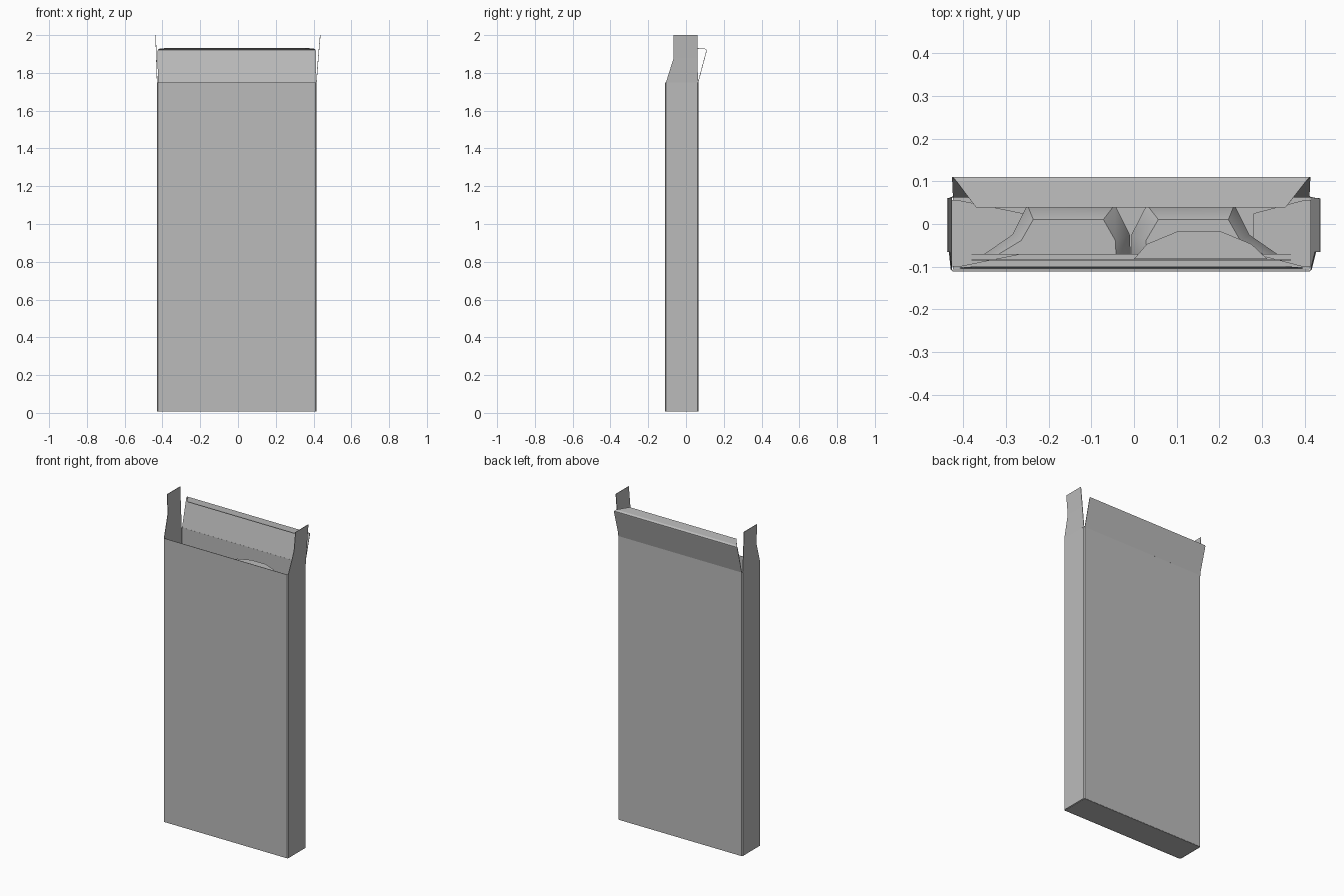
import bpy, bmesh, math

if "Cube" in bpy.data.objects:
    bpy.data.objects.remove(bpy.data.objects["Cube"])

card = bpy.data.materials.new("grey card")
card.diffuse_color = (0.5, 0.5, 0.5, 1)
card.use_nodes = True
card.node_tree.nodes["Principled BSDF"].inputs["Base Color"].default_value = card.diffuse_color

X0, X1, Y0, Y1 = -0.428, 0.415, -0.11, 0.064
ZB, ZT = 0.008, 1.75


def finish(name, bm, thick=0.0, smooth=False):
    """Turn a bmesh into a named card part, optionally with thickness."""
    me = bpy.data.meshes.new(name)
    bm.to_mesh(me)
    bm.free()
    me.materials.append(card)
    ob = bpy.data.objects.new(name, me)
    bpy.context.collection.objects.link(ob)
    if thick:
        mod = ob.modifiers.new("card thickness", 'SOLIDIFY')
        mod.thickness = thick
        mod.offset = 0
    if smooth:
        bpy.context.view_layer.objects.active = ob
        ob.select_set(True)
        bpy.ops.object.shade_smooth_by_angle(angle=math.radians(35))
        ob.select_set(False)
    return ob


def strips(name, rows, closed=False, cap_top=False, thick=0.0, smooth=False):
    """Join successive rows of points with quads."""
    bm = bmesh.new()
    vr = [[bm.verts.new(p) for p in row] for row in rows]
    for a, b in zip(vr, vr[1:]):
        n = len(a)
        for i in range(n if closed else n - 1):
            j = (i + 1) % n
            bm.faces.new((a[i], a[j], b[j], b[i]))
    if cap_top:
        bm.faces.new(vr[-1])
    bmesh.ops.recalc_face_normals(bm, faces=bm.faces[:])
    return finish(name, bm, thick, smooth)


# Four walls with chamfered folds
c = 0.004
outline = [(X0 + c, Y0), (X1 - c, Y0), (X1, Y0 + c), (X1, Y1 - c),
           (X1 - c, Y1), (X0 + c, Y1), (X0, Y1 - c), (X0, Y0 + c)]
strips("carton_walls", [[(x, y, z) for x, y in outline] for z in (ZB, ZT)],
       closed=True, thick=0.003)

# Bottom panel and the overlapping closing flaps inside it
strips("bottom_panel", [[(X0 + c, y, ZB), (X1 - c, y, ZB)] for y in (Y0 + c, Y1)],
       thick=0.003)
strips("bottom_tuck", [[(X0 + 0.02, Y0 + 0.007, ZB), (X1 - 0.02, Y0 + 0.007, ZB)],
                       [(X0 + 0.06, Y0 + 0.01, 0.08), (X1 - 0.06, Y0 + 0.01, 0.08)]],
       thick=0.002)
for side, wall, inner in (("left", X0, -0.26), ("right", X1, 0.28)):
    d = 0.02 if side == "left" else -0.02
    strips(side + "_bottom_flap", [[(wall, Y0 + 0.01, 0.013), (wall, Y1 - 0.008, 0.013)],
                                   [(wall + d, Y0 + 0.01, 0.013), (wall + d, 0.055, 0.013)],
                                   [(inner, -0.07, 0.013), (inner, 0.025, 0.013)]],
           thick=0.002)

# Lid hinged on the back wall, with a rounded fold and tapered tuck
strips("lid_and_tuck", [
    [(X0 + c, Y1, ZT), (X1 - c, Y1, ZT)],
    [(X0 + 0.002, 0.108, 1.915), (X1 - 0.002, 0.108, 1.915)],
    [(X0 + 0.004, 0.109, 1.921), (X1 - 0.004, 0.109, 1.921)],
    [(X0 + 0.012, 0.100, 1.927), (X1 - 0.012, 0.100, 1.927)],
    [(-0.37, 0.039, 1.931), (0.355, 0.039, 1.931)]], thick=0.003)

# Upright dust flaps on both sides
for side, xs in (("left", (X0, -0.432, -0.436)), ("right", (X1, 0.425, 0.4355))):
    strips(side + "_dust_flap", [
        [(xs[0], Y0 + c, ZT), (xs[0], Y1 - 0.001, ZT)],
        [(xs[1], -0.065, 1.88), (xs[1], 0.061, 1.88)],
        [(xs[2], -0.065, 2.0), (xs[2], 0.060, 2.0)]], thick=0.003)

# Backing sheets of the insert
for name, y, a, b in (("insert_front_sheet", -0.084, -0.38, 0.368),
                      ("insert_back_sheet", -0.071, -0.38, 0.368)):
    strips(name, [[(a, y, z), (b, y, z)] for z in (0.03, 1.66)], thick=0.002)


# Two bulging pockets side by side, closed at the top
def pocket(name, pts, zs):
    base = pts[0][1]
    rows = [[(x, y, zs[0]) for x, y in pts], [(x, y, zs[1]) for x, y in pts]]
    cx = (pts[0][0] + pts[-1][0]) / 2
    rows.append([(cx + (x - cx) * 0.8, base + (y - base) * 0.7, zs[2]) for x, y in pts])
    strips(name, rows, closed=True, cap_top=True, smooth=True)


pocket("left_pocket", [(-0.35, -0.07), (-0.285, -0.025), (-0.25, 0.045),
                       (-0.045, 0.045), (-0.01, -0.025), (-0.008, -0.07)], (0.04, 1.55, 1.6))
pocket("right_pocket", [(-0.006, -0.07), (-0.006, -0.025), (0.03, 0.045),
                        (0.235, 0.045), (0.27, -0.025), (0.335, -0.07)], (0.04, 1.55, 1.6))

# Small rounded tab of the insert just below the opening
tab = [(0.0, -0.082), (0.03, -0.047), (0.105, -0.016), (0.2, -0.016),
       (0.275, -0.047), (0.312, -0.082)]
strips("insert_top_tab", [[(x, y, z) for x, y in tab] for z in (1.64, 1.722)],
       closed=True, cap_top=True)
